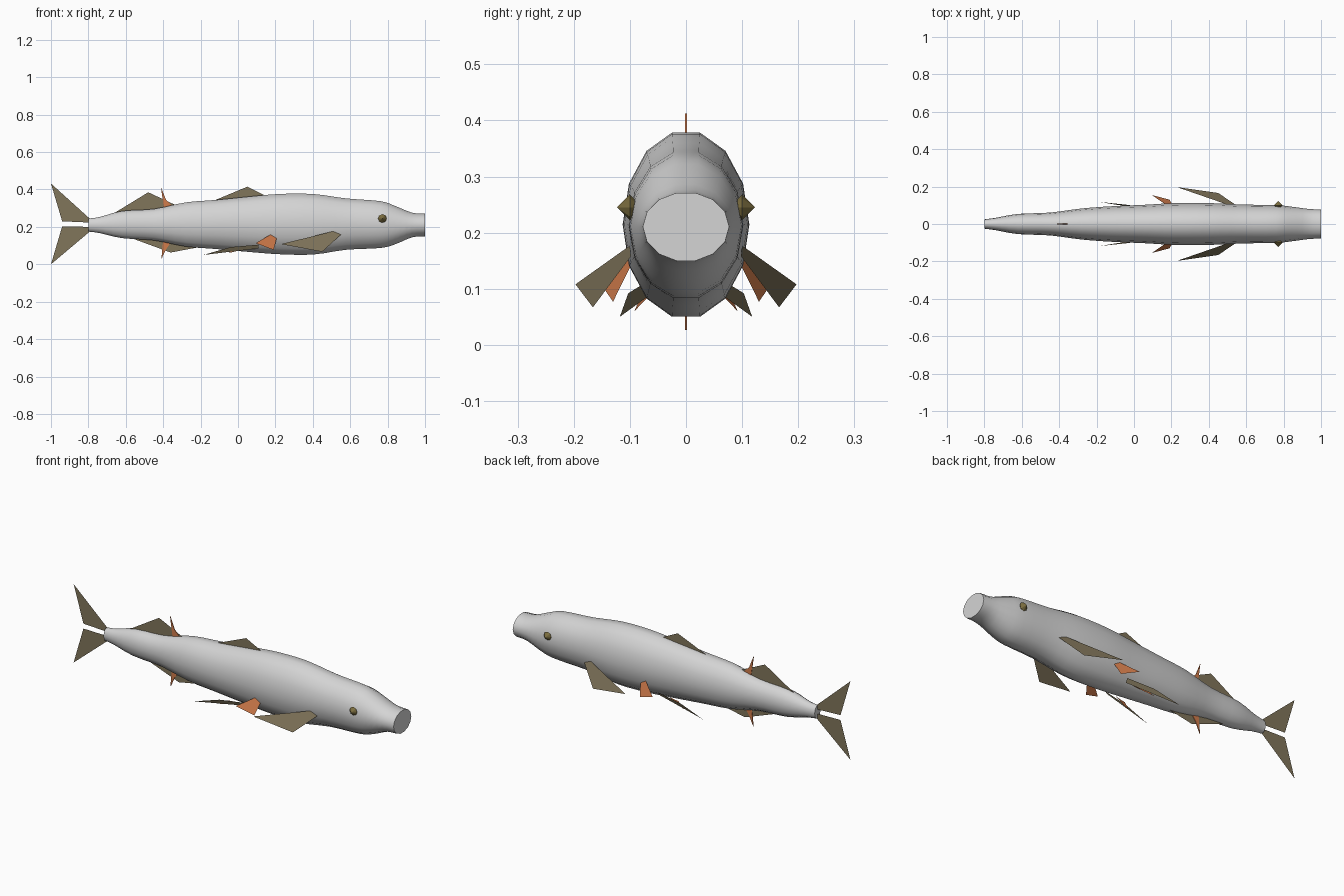
import bpy, bmesh, math

if "Cube" in bpy.data.objects:
    bpy.data.objects.remove(bpy.data.objects["Cube"])


def material(name, rgb):
    m = bpy.data.materials.new(name)
    m.diffuse_color = (*rgb, 1)
    m.use_nodes = True
    m.node_tree.nodes["Principled BSDF"].inputs["Base Color"].default_value = m.diffuse_color
    return m


GREY = material("skin grey", (0.66, 0.66, 0.66))
OLIVE = material("fin olive", (0.22, 0.18, 0.105))
ORANGE = material("fin orange", (0.64, 0.20, 0.07))
EYE = material("eye olive", (0.20, 0.155, 0.05))


def make_object(name, bm, mat):
    mesh = bpy.data.meshes.new(name)
    bm.to_mesh(mesh)
    bm.free()
    mesh.materials.append(mat)
    ob = bpy.data.objects.new(name, mesh)
    bpy.context.collection.objects.link(ob)
    return ob


def fin(name, points, mat, paired=False):
    """Thin flat fin; paired fins are mirrored across y."""
    bm = bmesh.new()
    for side in ((-1, 1) if paired else (1,)):
        pts = [(x, side * y, z) for x, y, z in points]
        bm.faces.new([bm.verts.new(p) for p in pts])
    return make_object(name, bm, mat)


def middle_fin(name, outline, mat):
    return fin(name, [(x, 0, z) for x, z in outline], mat)


def spline(a, b, c, d, t):
    return tuple(0.5 * (2 * q + (r - p) * t + (2 * p - 5 * q + 4 * r - s) * t * t
                        + (3 * q - p - 3 * r + s) * t ** 3)
                 for p, q, r, s in zip(a, b, c, d))


# Body stations: x, top z, bottom z, half width
STATIONS = [
    (-0.80, 0.245, 0.175, 0.025), (-0.74, 0.253, 0.167, 0.033),
    (-0.62, 0.285, 0.140, 0.054), (-0.45, 0.296, 0.128, 0.061),
    (-0.28, 0.331, 0.095, 0.083), (-0.12, 0.344, 0.082, 0.095),
    (0.06, 0.362, 0.066, 0.103), (0.22, 0.376, 0.054, 0.112),
    (0.40, 0.376, 0.052, 0.112), (0.58, 0.352, 0.078, 0.104),
    (0.76, 0.338, 0.087, 0.101), (0.84, 0.312, 0.107, 0.093),
    (0.93, 0.276, 0.144, 0.081), (1.00, 0.271, 0.150, 0.077),
]
SIDES, STEPS = 14, 3

rows = []
for i in range(len(STATIONS) - 1):
    a, b, c, d = (STATIONS[max(0, min(len(STATIONS) - 1, i + k))] for k in (-1, 0, 1, 2))
    rows += [spline(a, b, c, d, s / STEPS) for s in range(STEPS)]
rows.append(STATIONS[-1])

# Body: rings joined lengthwise, flat top and bottom facets, capped ends
bm = bmesh.new()
rings = []
for x, top, bottom, width in rows:
    mid = (top + bottom) / 2
    tall = (top - bottom) / 2 / math.cos(math.pi / SIDES)
    ring = []
    for k in range(SIDES):
        ang = 2 * math.pi * (k + 0.5) / SIDES
        ring.append(bm.verts.new((x, width * math.sin(ang), mid + tall * math.cos(ang))))
    rings.append(ring)
for r0, r1 in zip(rings, rings[1:]):
    for k in range(SIDES):
        n = (k + 1) % SIDES
        bm.faces.new((r0[k], r0[n], r1[n], r1[k]))
bm.faces.new(rings[0])
bm.faces.new(rings[-1])
bmesh.ops.recalc_face_normals(bm, faces=bm.faces[:])
body = make_object("body", bm, GREY)
bpy.context.view_layer.objects.active = body
body.select_set(True)
bpy.ops.object.shade_smooth_by_angle(angle=math.radians(55))

# Tail lobes
middle_fin("tail_upper", [(-1, 0.432), (-0.79, 0.242), (-0.79, 0.223), (-0.94, 0.23)], OLIVE)
middle_fin("tail_lower", [(-1, 0.0), (-0.94, 0.203), (-0.79, 0.2), (-0.79, 0.177)], OLIVE)

# Back and belly fins
middle_fin("rear_dorsal_fin", [(-0.66, 0.275), (-0.48, 0.385), (-0.33, 0.315), (-0.45, 0.27)], OLIVE)
middle_fin("front_dorsal_fin", [(-0.13, 0.34), (0.05, 0.415), (0.15, 0.365), (0.02, 0.33)], OLIVE)
middle_fin("anal_fin", [(-0.57, 0.14), (-0.36, 0.063), (-0.19, 0.095), (-0.38, 0.16)], OLIVE)

# Orange spikes beside the back and belly fins
for name, outline in (
        ("upper_spike", [(-0.412, 0.412), (-0.385, 0.345), (-0.34, 0.30), (-0.395, 0.29)]),
        ("lower_spike", [(-0.41, 0.027), (-0.385, 0.08), (-0.35, 0.13), (-0.40, 0.13)])):
    spike = middle_fin(name, outline, ORANGE)
    thick = spike.modifiers.new("thickness", "SOLIDIFY")
    thick.thickness, thick.offset = 0.004, 0

# Paired side fins
fin("pectoral_fins", [(0.23, 0.197, 0.108), (0.51, 0.1, 0.177),
                      (0.55, 0.098, 0.158), (0.45, 0.166, 0.067)], OLIVE, True)
fin("small_side_fins", [(0.095, 0.155, 0.113), (0.175, 0.1, 0.16),
                        (0.207, 0.1, 0.138), (0.19, 0.13, 0.077)], ORANGE, True)
fin("pelvic_fins", [(-0.185, 0.118, 0.05), (-0.04, 0.103, 0.092),
                    (0.11, 0.082, 0.105), (0.11, 0.07, 0.085)], OLIVE, True)
fin("pelvic_fin_tabs", [(-0.05, 0.092, 0.06), (-0.01, 0.08, 0.088),
                        (0.06, 0.065, 0.088)], ORANGE, True)

# Eyes: eight-sided double cones pointing sideways
bm = bmesh.new()
for side in (-1, 1):
    rim = [bm.verts.new((0.772 + 0.023 * math.cos(k * math.pi / 4), side * 0.1,
                         0.245 + 0.023 * math.sin(k * math.pi / 4))) for k in range(8)]
    for y in (0.077, 0.123):
        tip = bm.verts.new((0.772, side * y, 0.245))
        for k in range(8):
            bm.faces.new((rim[k], rim[(k + 1) % 8], tip))
bmesh.ops.recalc_face_normals(bm, faces=bm.faces[:])
make_object("eyes", bm, EYE)
